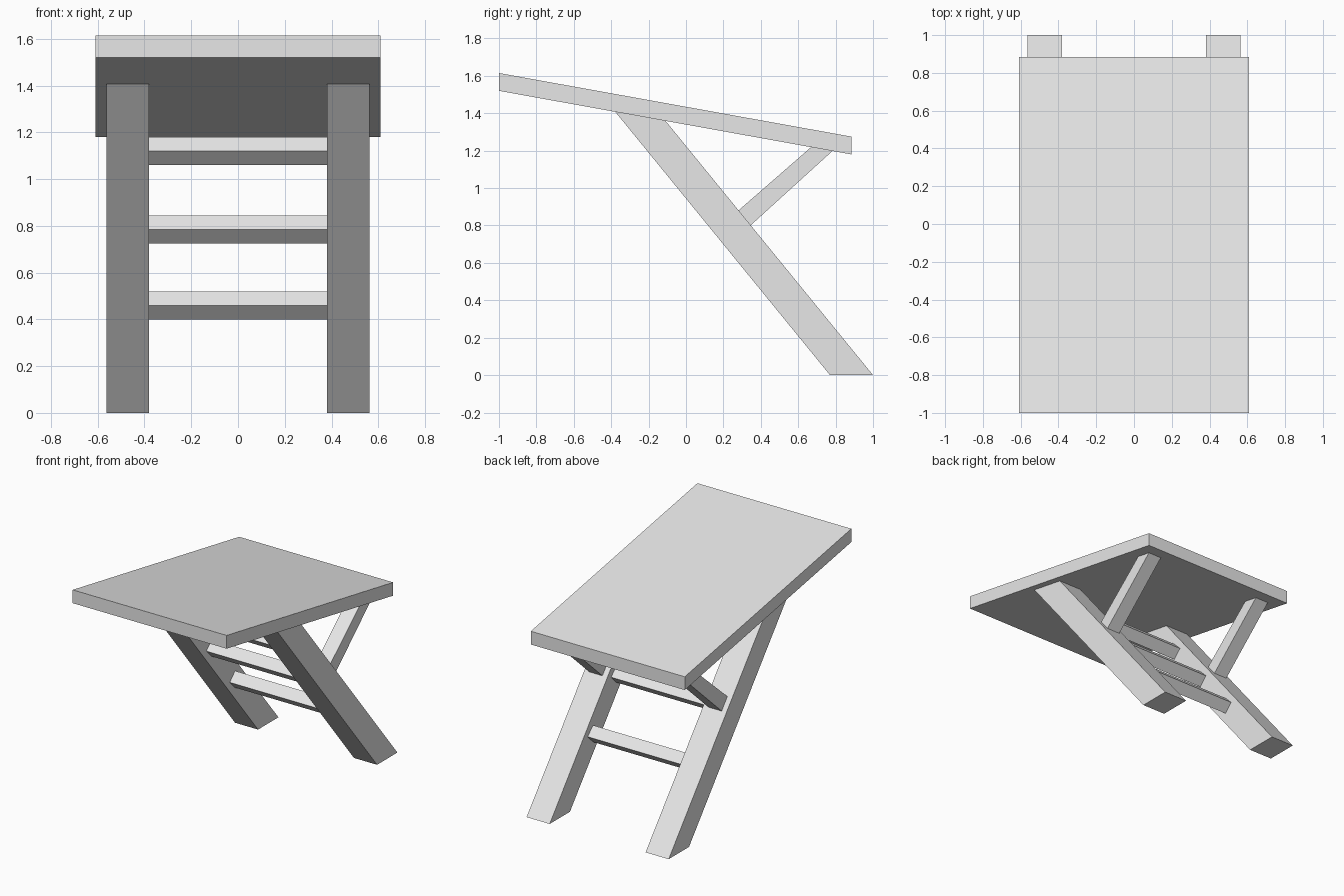
import bpy
import bmesh

cube = bpy.data.objects.get("Cube")
if cube:
    bpy.data.objects.remove(cube, do_unlink=True)

# Single plain colour
grey = bpy.data.materials.new("light_grey")
grey.use_nodes = True
colour = (0.8, 0.8, 0.8, 1)
grey.diffuse_color = colour
grey.node_tree.nodes["Principled BSDF"].inputs["Base Color"].default_value = colour


def plank(name, profile, x0, x1):
    """Extrude a (y, z) side profile from x0 to x1."""
    bm = bmesh.new()
    face = bm.faces.new([bm.verts.new((x0, y, z)) for y, z in profile])
    result = bmesh.ops.extrude_face_region(bm, geom=[face])
    moved = [v for v in result["geom"] if isinstance(v, bmesh.types.BMVert)]
    bmesh.ops.translate(bm, verts=moved, vec=(x1 - x0, 0, 0))
    bmesh.ops.recalc_face_normals(bm, faces=bm.faces)
    mesh = bpy.data.meshes.new(name)
    bm.to_mesh(mesh)
    bm.free()
    mesh.materials.append(grey)
    obj = bpy.data.objects.new(name, mesh)
    bpy.context.collection.objects.link(obj)
    return obj


# Sloping top board
plank("top_board", [(-1, 1.52), (0.885, 1.18), (0.885, 1.275), (-1, 1.615)], -0.61, 0.61)

# Slanted legs and the braces behind them
leg = [(0.77, 0), (1, 0), (-0.11, 1.36), (-0.38, 1.41)]
brace = [(0.28, 0.88), (0.345, 0.80), (0.785, 1.2), (0.67, 1.22)]
for side, s in (("left", 1), ("right", -1)):
    plank(side + "_leg", leg, s * 0.38, s * 0.563)
    plank(side + "_brace", brace, s * 0.42, s * 0.525)

# Square rungs set on edge, following the centre line of the legs
half = 0.06
for name, z in (("lower", 0.46), ("middle", 0.785), ("upper", 1.12)):
    y = 0.885 - 0.816 * z
    diamond = [(y - half, z), (y, z - half), (y + half, z), (y, z + half)]
    plank(name + "_rung", diamond, -0.38, 0.38)
